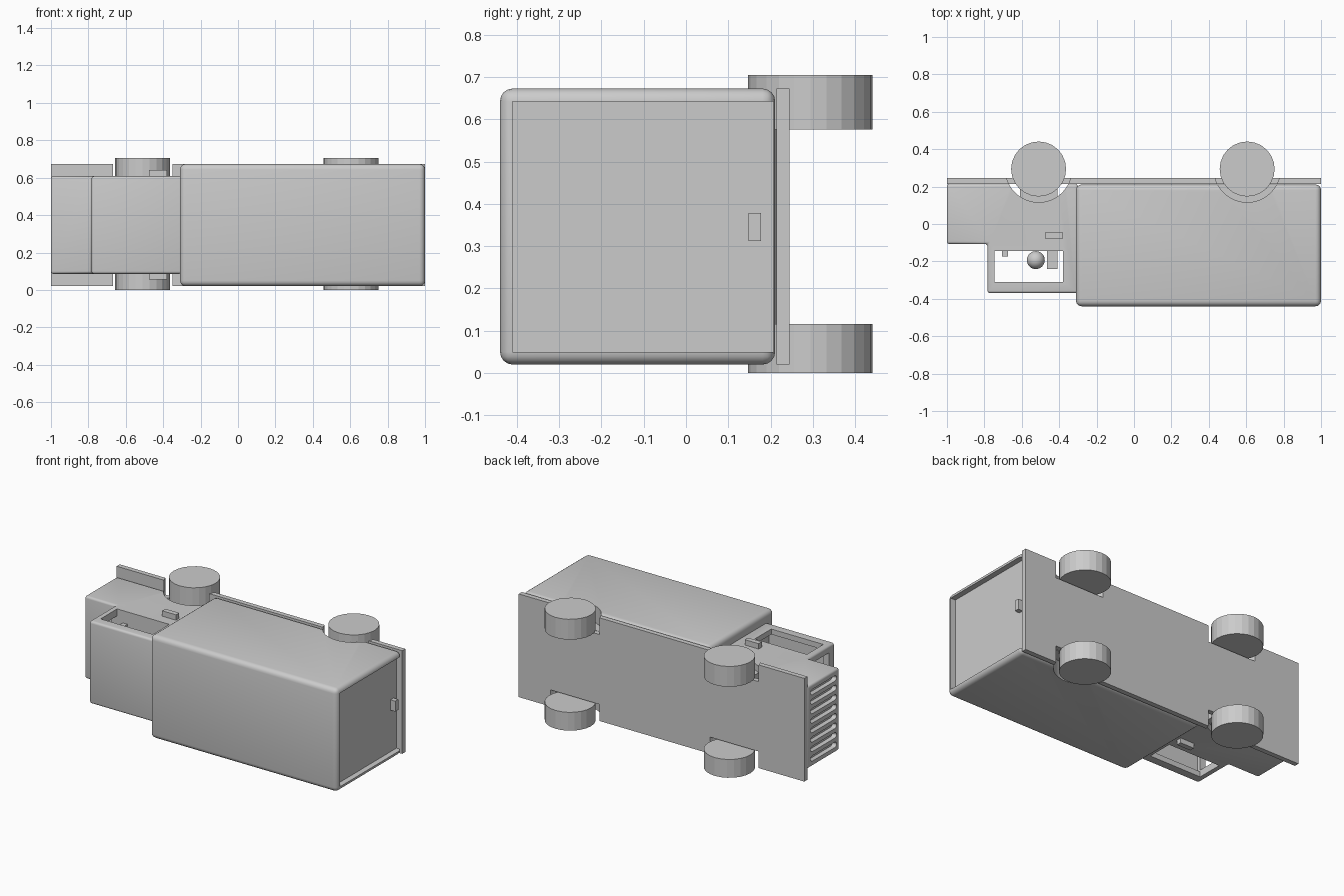
import bpy, bmesh, math
from mathutils import Matrix

if "Cube" in bpy.data.objects:
    bpy.data.objects.remove(bpy.data.objects["Cube"])

ZC = 0.346                       # mid plane of the truck's width
WHEELS_X = (-0.51, 0.605)
WHEEL_Y = 0.294


def finish(bm, name):
    bmesh.ops.recalc_face_normals(bm, faces=bm.faces)
    me = bpy.data.meshes.new(name)
    bm.to_mesh(me)
    bm.free()
    ob = bpy.data.objects.new(name, me)
    bpy.context.collection.objects.link(ob)
    return ob


def bevel(bm, width, segments=4):
    bmesh.ops.bevel(bm, geom=bm.edges[:], offset=width, segments=segments,
                    profile=0.5, affect='EDGES', clamp_overlap=True)


def box(name, x, y, z, r=0.0):
    bm = bmesh.new()
    bmesh.ops.create_cube(bm, size=1)
    for v in bm.verts:
        for i, (a, b) in enumerate((x, y, z)):
            v.co[i] = (a + b) / 2 + v.co[i] * (b - a)
    if r:
        bevel(bm, r)
    return finish(bm, name)


def prism(name, points, z0, z1, r=0.0):
    bm = bmesh.new()
    f = bm.faces.new([bm.verts.new((x, y, z0)) for x, y in points])
    ext = bmesh.ops.extrude_face_region(bm, geom=[f])
    for v in ext['geom']:
        if isinstance(v, bmesh.types.BMVert):
            v.co.z = z1
    if r:
        bevel(bm, r)
    return finish(bm, name)


def disc(name, x, y, radius, z0, z1, sides):
    step = 2 * math.pi / sides
    pts = [(x + radius * math.cos(i * step), y + radius * math.sin(i * step))
           for i in range(sides)]
    return prism(name, pts, z0, z1)


def cut(target, cutters):
    for c in cutters:
        c.hide_render = True
        m = target.modifiers.new("cut", 'BOOLEAN')
        m.operation, m.solver, m.object = 'DIFFERENCE', 'EXACT', c
    bpy.context.view_layer.update()
    dg = bpy.context.evaluated_depsgraph_get()
    me = bpy.data.meshes.new_from_object(target.evaluated_get(dg))
    target.modifiers.clear()
    target.data = me
    for c in cutters:
        bpy.data.objects.remove(c)


def smooth(ob):
    bpy.ops.object.select_all(action='DESELECT')
    ob.select_set(True)
    bpy.context.view_layer.objects.active = ob
    bpy.ops.object.shade_smooth_by_angle(angle=math.radians(35))


def arches(x):
    """Wheel arch cutters on both sides."""
    return [disc("arch_cutter", x, WHEEL_Y, 0.178, a, b, 48)
            for a, b in ((-0.1, 0.125), (0.567, 0.8))]


# chassis plate with wheel arches
chassis = box("chassis", (-1, 1), (0.214, 0.245), (0.02, 0.673))
cut(chassis, arches(WHEELS_X[0]) + arches(WHEELS_X[1]))

# cargo box with a recessed rear door
cargo = box("cargo_box", (-0.31, 1), (-0.44, 0.211), (0.02, 0.673), 0.03)
cut(cargo, arches(WHEELS_X[1])
    + [box("door_cutter", (0.965, 1.1), (-0.41, 0.207), (0.05, 0.642))])
smooth(cargo)
box("rear_door_handle", (0.955, 0.998), (0.148, 0.178), (0.312, 0.378))

# cab and hood, hollow, with side windows, windshield and grille slots
profile = [(-1, 0.214), (-1, -0.107), (-0.783, -0.107), (-0.783, -0.37),
           (-0.30, -0.37), (-0.30, 0.214)]
cab = prism("cab", profile, 0.086, 0.608, 0.014)
cutters = [
    box("cabin_cutter", (-0.745, -0.345), (-0.335, -0.145), (0.12, 0.574)),
    box("side_window_cutter", (-0.745, -0.38), (-0.31, -0.145), (-0.1, 0.8)),
    box("windshield_cutter", (-0.85, -0.70), (-0.31, -0.145), (0.13, 0.564)),
    disc("front_arch_cutter", WHEELS_X[0], WHEEL_Y, 0.178, -0.1, 0.8, 48),
]
for i in range(8):
    z = ZC + (i - 3.5) * 0.06
    pts = []
    for y, a0 in ((0.165, 0), (-0.06, math.pi)):
        for k in range(7):
            a = a0 - math.pi / 2 + k * math.pi / 6
            pts.append((y + 0.017 * math.cos(a), z + 0.017 * math.sin(a)))
    slot = prism("slot_cutter", pts, -1.05, -0.97)
    slot.data.transform(Matrix(((0, 0, 1, 0), (1, 0, 0, 0),
                                (0, 1, 0, 0), (0, 0, 0, 1))))
    cutters.append(slot)
cut(cab, cutters)
smooth(cab)

# front axle block
box("front_axle_block", (-0.61, -0.41), (0.11, 0.216), (0.125, 0.567))

# door handles on both sides
for side, z in (("left", (0.055, 0.1)), ("right", (0.595, 0.642))):
    box(side + "_door_handle", (-0.477, -0.38), (-0.077, -0.045), z)

# cabin interior
box("seat", (-0.465, -0.41), (-0.24, -0.14), (0.16, 0.53))
box("dashboard", (-0.705, -0.673), (-0.175, -0.14), (0.16, 0.53))
bm = bmesh.new()
bmesh.ops.create_uvsphere(bm, u_segments=24, v_segments=16, radius=0.048,
                          matrix=Matrix.Translation((-0.525, -0.193, ZC)))
smooth(finish(bm, "round_knob"))

# wheels
for end, x in zip(("front", "rear"), WHEELS_X):
    for side, z in (("left", (0.0, 0.116)), ("right", (0.576, 0.705))):
        disc(f"{end}_{side}_wheel", x, WHEEL_Y, 0.147, *z, 24)
